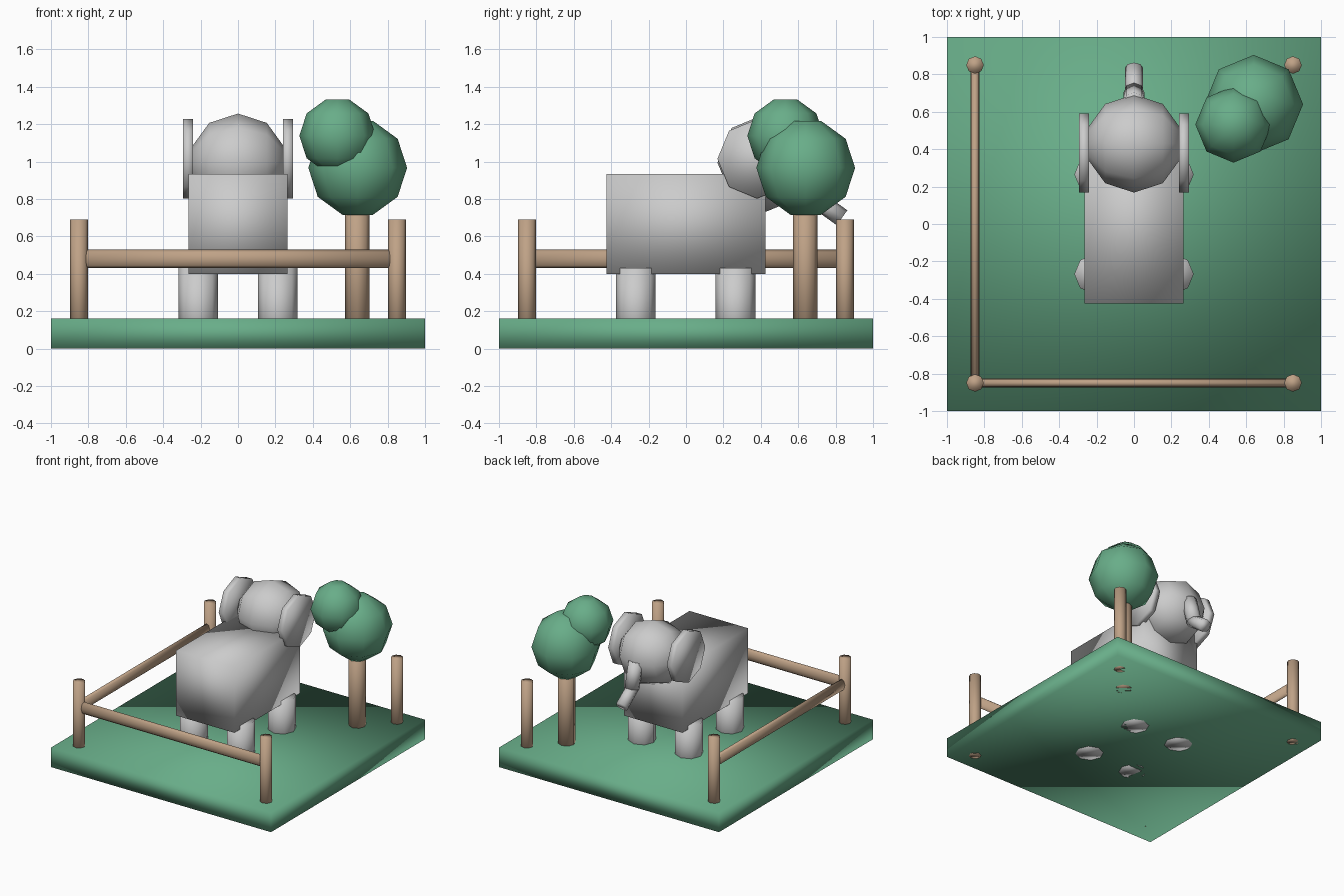
import bpy, bmesh
from math import sin, cos, radians, pi
from mathutils import Vector, Matrix

if "Cube" in bpy.data.objects:
    bpy.data.objects.remove(bpy.data.objects["Cube"])

def material(name, rgb):
    m = bpy.data.materials.new(name)
    m.diffuse_color = (*rgb, 1)
    m.use_nodes = True
    m.node_tree.nodes["Principled BSDF"].inputs["Base Color"].default_value = m.diffuse_color
    return m

green = material("leaf_green", (0.14, 0.42, 0.25))
brown = material("wood_brown", (0.52, 0.36, 0.24))

def finish(name, bm, mat=None):
    bmesh.ops.recalc_face_normals(bm, faces=bm.faces)
    for f in bm.faces:
        f.smooth = True
    me = bpy.data.meshes.new(name)
    bm.to_mesh(me)
    bm.free()
    ob = bpy.data.objects.new(name, me)
    bpy.context.collection.objects.link(ob)
    if mat:
        me.materials.append(mat)
    return ob

def box(name, lo, hi, mat=None):
    lo, hi = Vector(lo), Vector(hi)
    bm = bmesh.new()
    bmesh.ops.create_cube(bm, size=1, matrix=Matrix.Translation((lo + hi) / 2) @ Matrix.Diagonal((*(hi - lo), 1)))
    return finish(name, bm, mat)

def rod(name, a, b, r, mat=None, squash=(1, 1)):
    """Eight-sided rod from a to b; squash scales its cross-section."""
    a, b = Vector(a), Vector(b)
    d = b - a
    bm = bmesh.new()
    rot = d.to_track_quat('Z', 'Y').to_matrix().to_4x4()
    bmesh.ops.create_cone(bm, cap_ends=True, segments=8, radius1=r, radius2=r, depth=d.length,
                          matrix=Matrix.Translation((a + b) / 2) @ rot @ Matrix.Diagonal((*squash, 1, 1)))
    return finish(name, bm, mat)

def ball(name, c, r, mat=None, rot=Matrix.Identity(4)):
    """Eight-sided ball with small flat caps."""
    bm = bmesh.new()
    rings = []
    for lat in (-72, -36, 0, 36, 72):
        t = radians(lat)
        rings.append([bm.verts.new((r * cos(t) * cos(k * pi / 4), r * cos(t) * sin(k * pi / 4), r * sin(t)))
                      for k in range(8)])
    for p, q in zip(rings, rings[1:]):
        for k in range(8):
            n = (k + 1) % 8
            bm.faces.new((p[k], p[n], q[n], q[k]))
    bm.faces.new(rings[0])
    bm.faces.new(rings[-1])
    bm.transform(Matrix.Translation(c) @ rot)
    return finish(name, bm, mat)

# ground slab
box("ground_slab", (-1, -1, 0), (1, 1, 0.16), green)

# fence
for x in (-0.85, 0.85):
    for y in (-0.85, 0.85):
        rod("fence_post", (x, y, 0), (x, y, 0.69), 0.047, brown)
front = rod("front_rail", (-0.85, 0, 0), (0.85, 0, 0), 0.05, brown)
front.data.transform(Matrix.Translation((0, -0.85, 0.48)) @ Matrix.Diagonal((1, 0.5, 1, 1)))
side = rod("side_rail", (0, -0.85, 0), (0, 0.85, 0), 0.05, brown)
side.data.transform(Matrix.Translation((-0.85, 0, 0.48)) @ Matrix.Diagonal((0.5, 1, 1, 1)))

# tree
rod("tree_trunk", (0.638, 0.638, 0), (0.638, 0.638, 0.85), 0.065, brown)
ball("large_foliage", (0.64, 0.64, 0.967), 0.264, green)
ball("small_foliage", (0.532, 0.532, 1.138), 0.204, green)

# animal body and legs
box("body", (-0.265, -0.425, 0.4), (0.265, 0.425, 0.935))
for x in (-0.213, 0.213):
    for y in (-0.268, 0.265):
        rod("leg", (x, y, 0), (x, y, 0.43), 0.106)

# head, ears and two-piece nose
ball("head", (0, 0.43, 0.995), 0.262, rot=Matrix.Rotation(pi / 2, 4, 'Y'))
for s in (-1, 1):
    rod("ear", (s * 0.24, 0.38, 1.015), (s * 0.293, 0.38, 1.015), 0.212)
rod("upper_nose", (0, 0.65, 1.0), (0, 0.70, 0.80), 0.057)
rod("lower_nose", (0, 0.672, 0.816), (0, 0.834, 0.70), 0.049)
